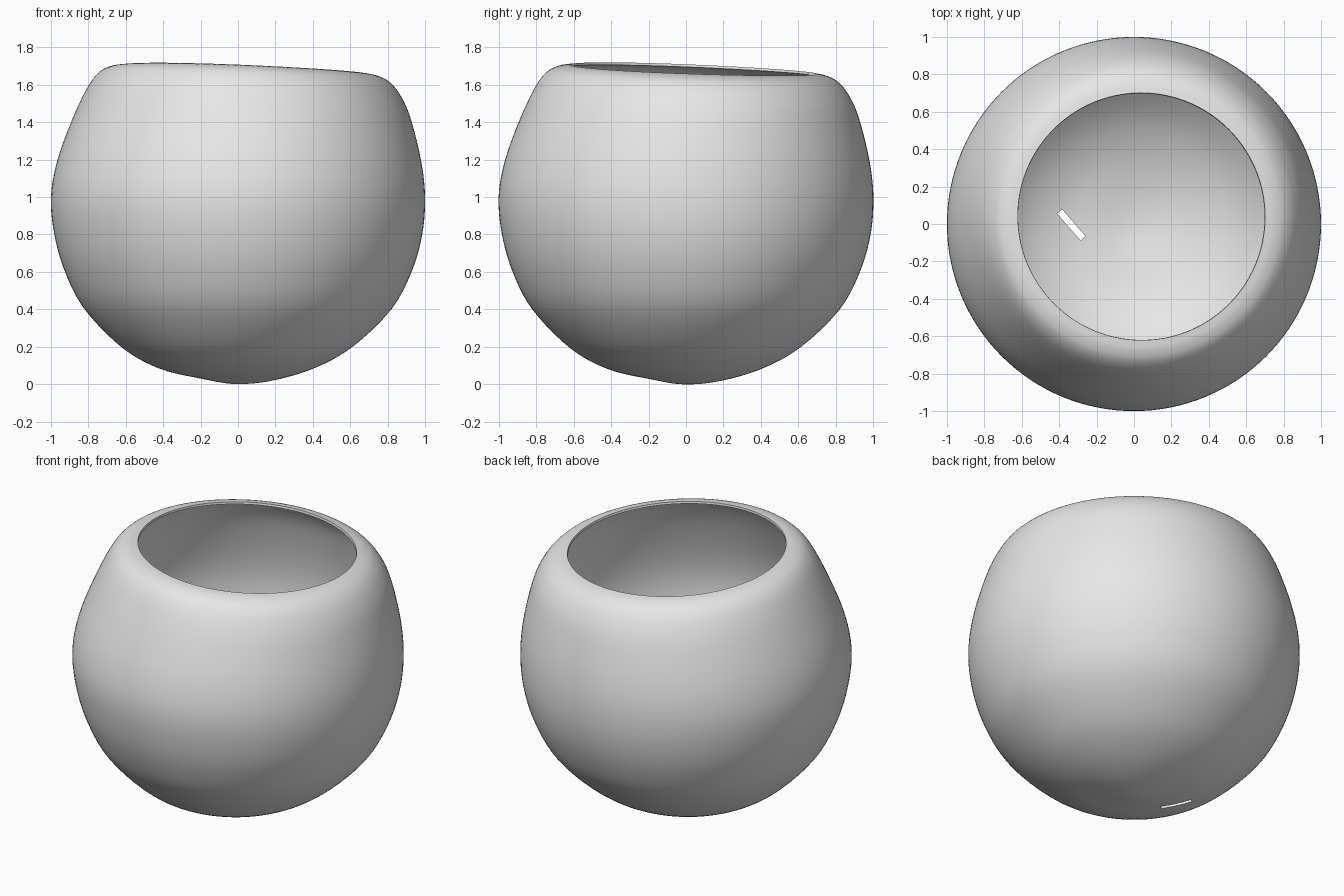
import bpy, bmesh, math

cube = bpy.data.objects.get("Cube")
if cube:
    bpy.data.objects.remove(cube, do_unlink=True)

# Outer wall as (radius, height), pole to rim: high side and low side
HIGH = [(0, 0), (0.2, 0.03), (0.42, 0.083), (0.62, 0.195), (0.82, 0.4), (0.925, 0.6),
        (0.982, 0.8), (1.0, 1.0), (0.965, 1.2), (0.88, 1.43), (0.80, 1.595),
        (0.74, 1.67), (0.68, 1.70), (0.62, 1.708)]
LOW = [(0, 0), (0.2, 0.022), (0.42, 0.09), (0.62, 0.205), (0.82, 0.4), (0.928, 0.6),
       (0.985, 0.8), (1.0, 1.0), (0.978, 1.2), (0.92, 1.43), (0.865, 1.55),
       (0.81, 1.615), (0.755, 1.645), (0.70, 1.658)]
STEPS, SIDES = 5, 128


def smooth_profile(points):
    """Catmull-Rom curve through the profile points."""
    start = (-points[1][0], points[1][1])
    end = tuple(2 * a - b for a, b in zip(points[-1], points[-2]))
    p = [start] + points + [end]
    out = []
    for i in range(1, len(p) - 2):
        for k in range(STEPS):
            t = k / STEPS
            out.append(tuple(
                0.5 * (2 * b + (c - a) * t + (2 * a - 5 * b + 4 * c - d) * t * t
                       + (3 * b - a - 3 * c + d) * t ** 3)
                for a, b, c, d in zip(p[i - 1], p[i], p[i + 1], p[i + 2])))
    return out + [points[-1]]


# Lathe whose profile blends from the high side to the low side
bm = bmesh.new()
pole = bm.verts.new((0, 0, 0))
rings = []
for (r0, z0), (r1, z1) in list(zip(smooth_profile(HIGH), smooth_profile(LOW)))[1:]:
    ring = []
    for s in range(SIDES):
        a = 2 * math.pi * s / SIDES
        w = 0.5 + 0.5 * (math.cos(a) + math.sin(a))
        r, z = r0 + (r1 - r0) * w, z0 + (z1 - z0) * w
        ring.append(bm.verts.new((r * math.cos(a), r * math.sin(a), max(z, 0))))
    rings.append(ring)
for s in range(SIDES):
    n = (s + 1) % SIDES
    bm.faces.new((pole, rings[0][n], rings[0][s]))
    for lo, hi in zip(rings, rings[1:]):
        bm.faces.new((lo[s], lo[n], hi[n], hi[s]))
mesh = bpy.data.meshes.new("bowl")
bm.to_mesh(mesh)
bm.free()
bowl = bpy.data.objects.new("bowl", mesh)
bpy.context.collection.objects.link(bowl)

# Plain grey finish
grey = bpy.data.materials.new("light grey")
grey.use_nodes = True
grey.diffuse_color = (0.8, 0.8, 0.8, 1)
grey.node_tree.nodes["Principled BSDF"].inputs["Base Color"].default_value = (0.8, 0.8, 0.8, 1)
mesh.materials.append(grey)

# Slit through the floor
bpy.ops.mesh.primitive_cube_add(size=1, location=(-0.335, -0.005, 0.05),
                                rotation=(0, 0, math.radians(-49)))
cutter = bpy.context.object
cutter.name = "slit_cutter"
cutter.scale = (0.19, 0.035, 0.4)
cutter.hide_render = True

# Thin wall grown inward, then the slit is cut
wall = bowl.modifiers.new("wall", 'SOLIDIFY')
wall.thickness = 0.014
wall.offset = -1
slit = bowl.modifiers.new("slit", 'BOOLEAN')
slit.operation = 'DIFFERENCE'
slit.solver = 'EXACT'
slit.object = cutter

bpy.ops.object.select_all(action='DESELECT')
bowl.select_set(True)
bpy.context.view_layer.objects.active = bowl
for name in ("wall", "slit"):
    bpy.ops.object.modifier_apply(modifier=name)
bpy.data.objects.remove(cutter, do_unlink=True)
bpy.ops.object.shade_smooth_by_angle(angle=math.radians(35))
